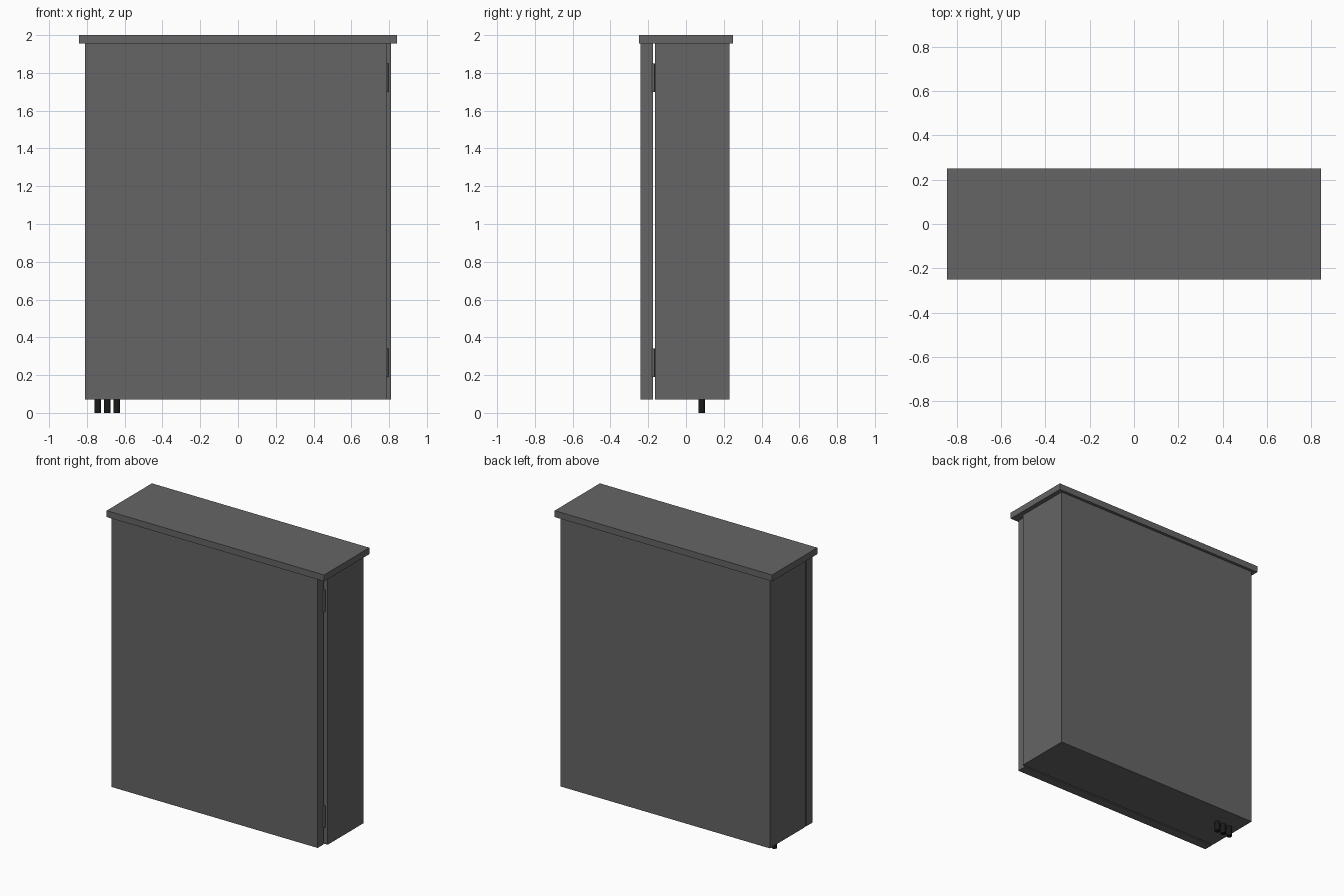
import bpy, bmesh

if "Cube" in bpy.data.objects:
    bpy.data.objects.remove(bpy.data.objects["Cube"])


def material(name, rgb):
    m = bpy.data.materials.new(name)
    m.diffuse_color = (*rgb, 1)
    m.use_nodes = True
    m.node_tree.nodes["Principled BSDF"].inputs["Base Color"].default_value = m.diffuse_color
    return m


GREY = material("dark_grey_paint", (0.13, 0.13, 0.13))
BLACK = material("black_rubber", (0.01, 0.01, 0.01))


def box(name, x, y, z, mat=GREY):
    """Box spanning the (min, max) pairs x, y and z."""
    bm = bmesh.new()
    bmesh.ops.create_cube(bm, size=1)
    for v in bm.verts:
        v.co = [r[0] if c < 0 else r[1] for c, r in zip(v.co, (x, y, z))]
    mesh = bpy.data.meshes.new(name)
    bm.to_mesh(mesh)
    bm.free()
    obj = bpy.data.objects.new(name, mesh)
    obj.data.materials.append(mat)
    bpy.context.collection.objects.link(obj)
    return obj


def rod(name, x, y, z0, z1, r, mat, sides=16):
    """Upright smooth cylinder from z0 to z1."""
    bpy.ops.mesh.primitive_cylinder_add(vertices=sides, radius=r, depth=z1 - z0,
                                        location=(x, y, (z0 + z1) / 2))
    obj = bpy.context.object
    obj.name = name
    obj.data.materials.append(mat)
    bpy.ops.object.shade_smooth_by_angle()
    return obj


# Cabinet shell, overhanging lid and front door with a narrow gap behind it
box("cabinet_body", (-0.81, 0.81), (-0.165, 0.23), (0.07, 1.955))
box("lid", (-0.842, 0.842), (-0.25, 0.25), (1.955, 2.0))
box("door", (-0.81, 0.785), (-0.24, -0.175), (0.07, 1.955))

# Hinges: a knuckle and two leaves, at the bottom and the top of the door
for label, z in (("lower", 0.265), ("upper", 1.775)):
    rod(f"{label}_hinge_knuckle", 0.788, -0.173, z - 0.075, z + 0.075, 0.008, GREY, 12)
    box(f"{label}_hinge_door_leaf", (0.76, 0.788), (-0.176, -0.173), (z - 0.07, z + 0.07))
    box(f"{label}_hinge_body_leaf", (0.76, 0.788), (-0.168, -0.164), (z - 0.07, z + 0.07))

# Cable ends leaving through the cabinet floor
for i in range(3):
    rod(f"cable_{i + 1}", -0.742 + 0.05 * i, 0.083, 0, 0.09, 0.018, BLACK)
